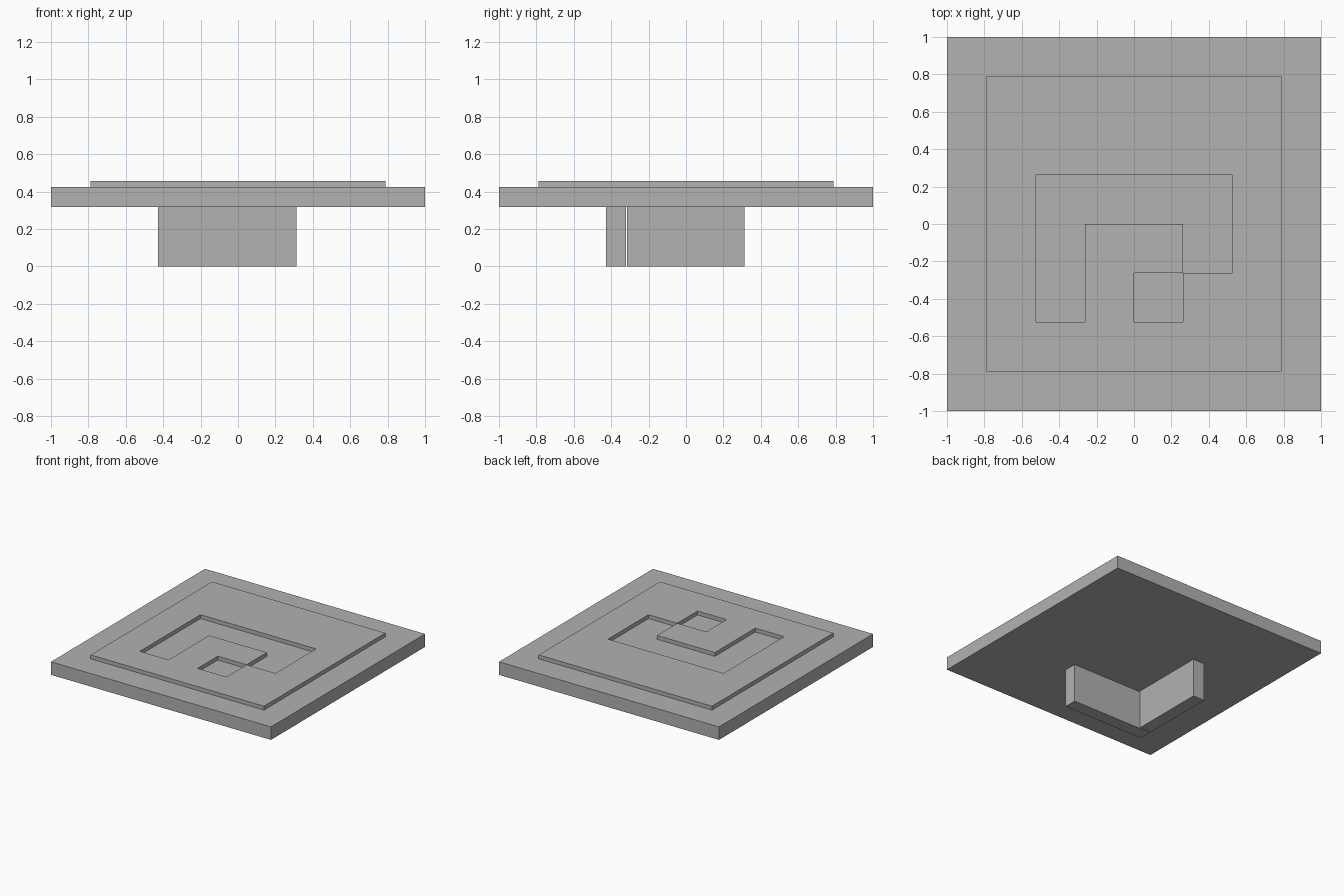
import bpy
import bmesh
from mathutils import Vector

cube = bpy.data.objects.get("Cube")
if cube:
    bpy.data.objects.remove(cube, do_unlink=True)

grey = bpy.data.materials.new("plain grey")
grey.use_nodes = True
colour = (0.445, 0.445, 0.445, 1)
grey.diffuse_color = colour
grey.node_tree.nodes["Principled BSDF"].inputs["Base Color"].default_value = colour


def add_object(name, bm):
    mesh = bpy.data.meshes.new(name)
    bm.to_mesh(mesh)
    bm.free()
    mesh.materials.append(grey)
    obj = bpy.data.objects.new(name, mesh)
    bpy.context.collection.objects.link(obj)
    return obj


def box(name, low, high):
    low, high = Vector(low), Vector(high)
    bm = bmesh.new()
    bmesh.ops.create_cube(bm, size=1)
    bmesh.ops.scale(bm, vec=high - low, verts=bm.verts)
    bmesh.ops.translate(bm, vec=(low + high) / 2, verts=bm.verts)
    return add_object(name, bm)


SLAB_BOTTOM, SLAB_TOP, PANEL_TOP = 0.318, 0.425, 0.457

# Wide square slab
box("slab", (-1, -1, SLAB_BOTTOM), (1, 1, SLAB_TOP))

# Angled bracket below, two walls with a hairline joint between them
box("front_wall", (-0.427, -0.427, 0), (0.313, -0.322, SLAB_BOTTOM))
box("side_wall", (-0.427, -0.315, 0), (-0.322, 0.313, SLAB_BOTTOM))

# Raised panel on a six by six layout; "." marks the sunken cells
LAYOUT = ["######",
          "######",
          "#....#",
          "#.##.#",
          "#.#.##",
          "######"]
CELL = 0.2625
half = CELL * len(LAYOUT) / 2

bm = bmesh.new()
bmesh.ops.create_grid(bm, x_segments=6, y_segments=6, size=half)
sunken = []
for face in bm.faces:
    c = face.calc_center_median()
    column, row = int((c.x + half) / CELL), int((half - c.y) / CELL)
    if LAYOUT[row][column] == ".":
        sunken.append(face)
bmesh.ops.delete(bm, geom=sunken, context="FACES")
bmesh.ops.translate(bm, vec=(0, 0, SLAB_TOP), verts=bm.verts)
panel = add_object("raised_panel", bm)
thickness = panel.modifiers.new("thickness", "SOLIDIFY")
thickness.thickness = PANEL_TOP - SLAB_TOP
thickness.offset = 1
